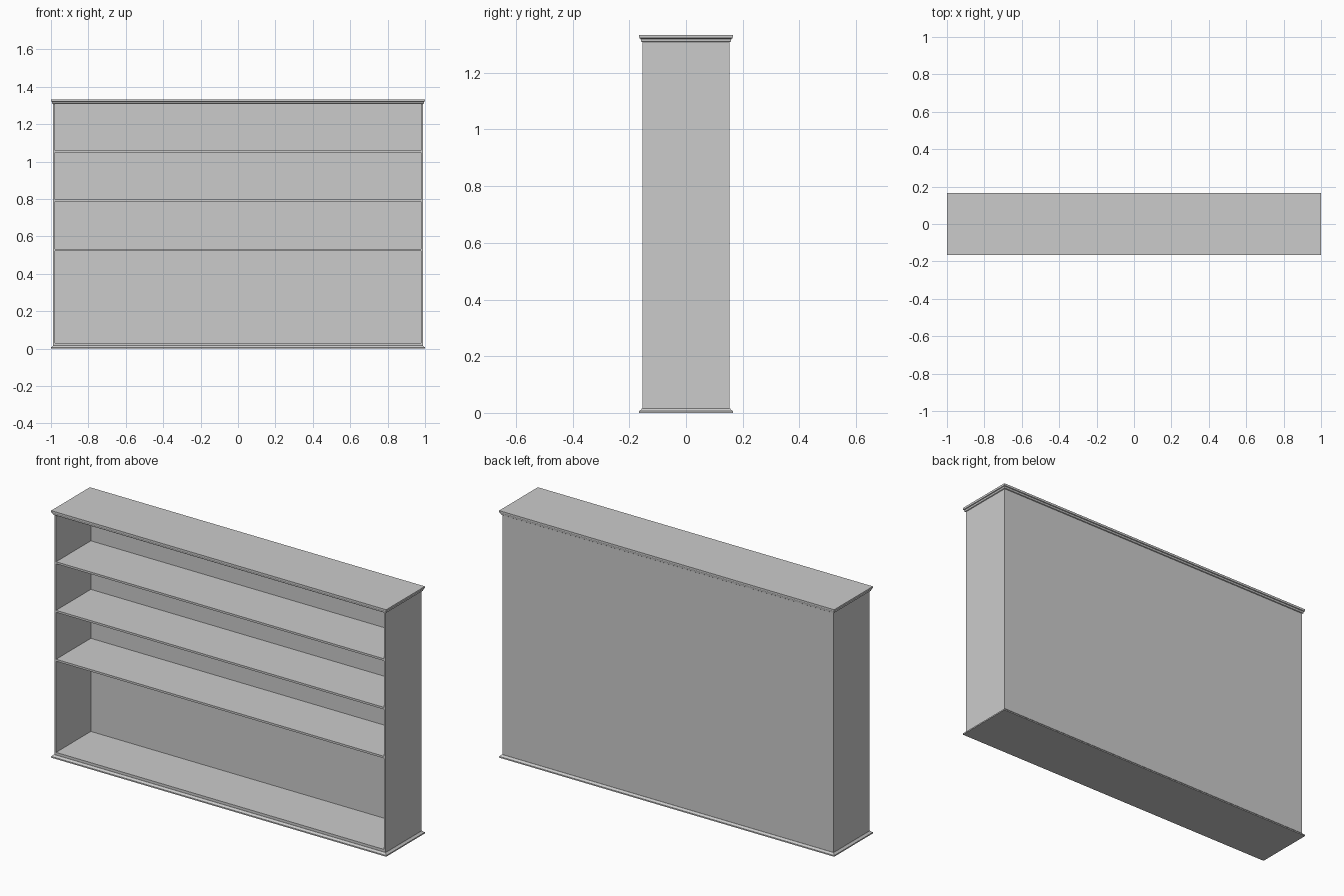
import bpy, bmesh

if "Cube" in bpy.data.objects:
    bpy.data.objects.remove(bpy.data.objects["Cube"])

def box(name, x0, x1, y0, y1, z0, z1):
    """Axis-aligned board given by its extents."""
    bm = bmesh.new()
    bmesh.ops.create_cube(bm, size=1)
    for v in bm.verts:
        v.co.x = x0 + (v.co.x + 0.5) * (x1 - x0)
        v.co.y = y0 + (v.co.y + 0.5) * (y1 - y0)
        v.co.z = z0 + (v.co.z + 0.5) * (z1 - z0)
    return finish(name, bm)

def moulding(name, profile):
    """Rectangular slab whose edge follows a profile of (inset, z) points."""
    bm = bmesh.new()
    rings = []
    for inset, z in profile:
        x, y = 1.0 - inset, 0.165 - inset
        rings.append([bm.verts.new((sx * x, sy * y, z))
                      for sx, sy in ((-1, -1), (1, -1), (1, 1), (-1, 1))])
    for a, b in zip(rings, rings[1:]):
        for i in range(4):
            j = (i + 1) % 4
            bm.faces.new((a[i], a[j], b[j], b[i]))
    bm.faces.new(rings[0][::-1])
    bm.faces.new(rings[-1])
    return finish(name, bm)

def finish(name, bm):
    bmesh.ops.recalc_face_normals(bm, faces=bm.faces)
    mesh = bpy.data.meshes.new(name)
    bm.to_mesh(mesh)
    bm.free()
    obj = bpy.data.objects.new(name, mesh)
    bpy.context.collection.objects.link(obj)
    return obj

X, XI = 0.989, 0.978      # outer and inner half width of the case
Y, YB = 0.154, 0.142      # half depth of the case, inner face of the back
TOP = 1.309

# Base and crown with stepped, chamfered edges
moulding("base_moulding", [(0, 0), (0, 0.007), (0.004, 0.009), (0.01, 0.016)])
moulding("crown_moulding", [(0.009, TOP), (0.006, 1.311), (0.005, 1.32),
                            (0.001, 1.322), (0, 1.324), (0, 1.333)])

# Case
box("left_side", -X, -XI, -Y, Y, 0.016, TOP)
box("right_side", XI, X, -Y, Y, 0.016, TOP)
box("back_panel", -XI, XI, YB, Y, 0.016, TOP)
box("bottom_board", -XI, XI, -Y, YB, 0.016, 0.03)

# Shelves
for i, z in enumerate((0.527, 0.791, 1.053)):
    box(f"shelf_{i + 1}", -XI, XI, -Y, YB, z - 0.0055, z + 0.0055)
